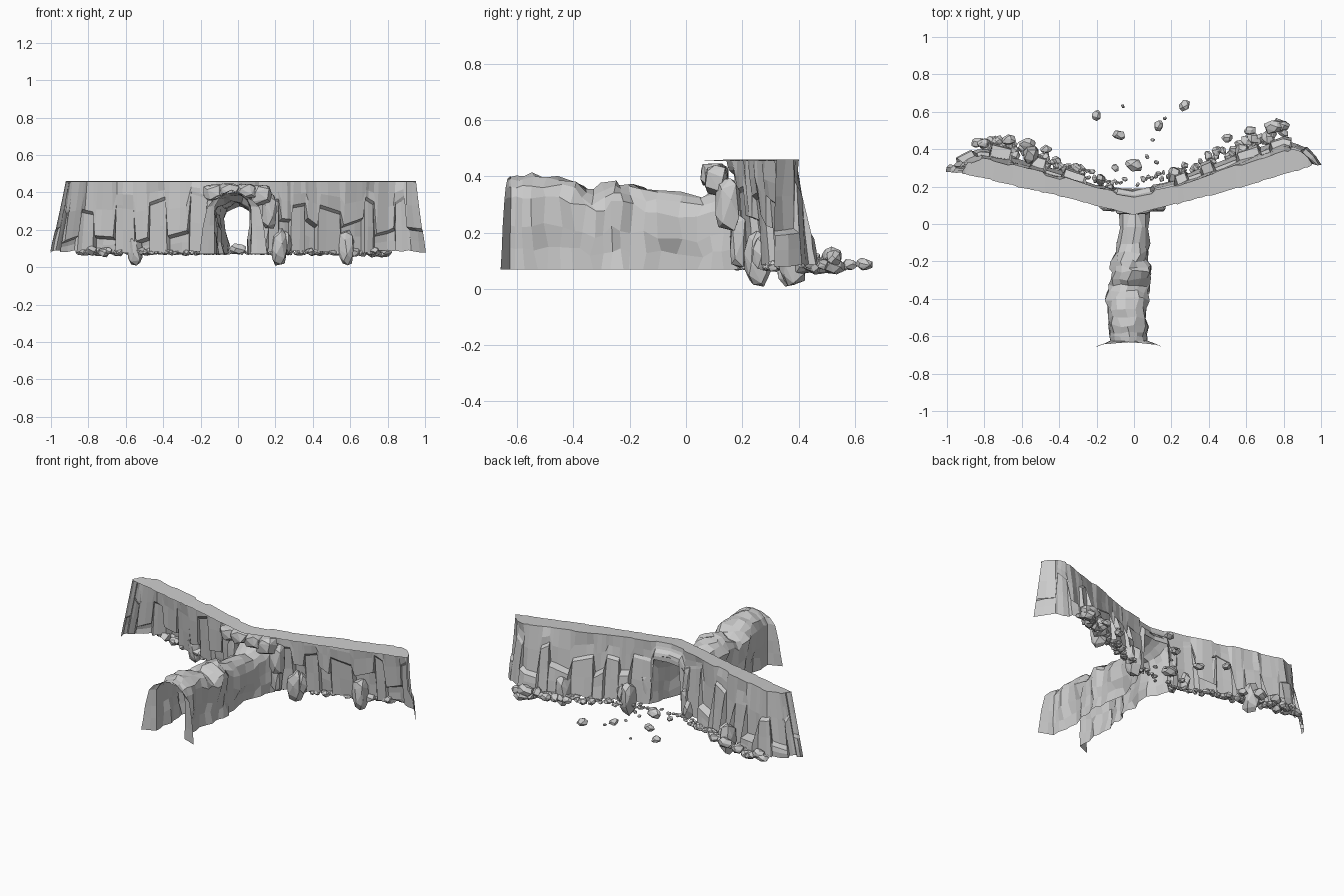
import bpy, bmesh, math, random
from mathutils import Vector, Matrix

if "Cube" in bpy.data.objects:
    bpy.data.objects.remove(bpy.data.objects["Cube"])
random.seed(11)
R = random.uniform


def finish(bm, name):
    me = bpy.data.meshes.new(name)
    bm.to_mesh(me)
    bm.free()
    ob = bpy.data.objects.new(name, me)
    bpy.context.collection.objects.link(ob)
    return ob


def grid(name, lines):
    """Skin a list of equally long point lines with faces."""
    bm = bmesh.new()
    vs = [[bm.verts.new(p) for p in line] for line in lines]
    for a, b in zip(vs, vs[1:]):
        for i in range(len(a) - 1):
            bm.faces.new((a[i], b[i], b[i + 1], a[i + 1]))
    bmesh.ops.dissolve_degenerate(bm, dist=0.0005, edges=bm.edges)
    return finish(bm, name)


def rock(bm, c, size, n=20, turn=None, power=1.0):
    """Add one faceted rock: the hull of points on an ellipsoid (power < 1 makes it blockier)."""
    rot = Matrix.Rotation(R(0, 6.28) if turn is None else turn, 3, 'Z')
    vs = []
    for k in range(n):
        z = 1 - 2 * (k + 0.5) / n
        a = k * 2.4 + R(-0.35, 0.35)
        r = math.sqrt(1 - z * z)
        p = Vector((r * math.cos(a), r * math.sin(a), z)) * R(0.88, 1.08)
        p = rot @ Vector([math.copysign(abs(p[i]) ** power, p[i]) * size[i] for i in range(3)])
        vs.append(bm.verts.new(p + Vector(c)))
    res = bmesh.ops.convex_hull(bm, input=vs)
    junk = {g for g in res['geom_interior'] if isinstance(g, bmesh.types.BMVert)}
    bmesh.ops.delete(bm, geom=list(junk), context='VERTS')


# Plan outlines of the cliff: open top edge, top of the face, foot of the face
OPEN = [(-.92, .27), (-.89, .265), (-.8, .245), (-.6, .195), (-.4, .15), (-.2, .1), (0, .05),
        (.2, .1), (.4, .15), (.6, .205), (.8, .265), (.9, .295), (.95, .31)]
BROW = [(-.92, .275), (-.88, .33), (-.8, .36), (-.6, .305), (-.4, .25), (-.2, .185), (0, .15),
        (.2, .19), (.4, .26), (.6, .33), (.8, .4), (.88, .385), (.95, .32)]
FOOT = [(-1, .275), (-.94, .32), (-.82, .385), (-.6, .33), (-.4, .27), (-.2, .205), (0, .17),
        (.2, .215), (.4, .29), (.6, .365), (.8, .435), (.89, .41), (1, .31)]


def at(path, s):
    i = min(max(int(s), 0), len(path) - 2)
    return Vector(path[i]).lerp(Vector(path[i + 1]), s - i)


def outward(s):
    d = at(FOOT, min(s + .3, 12)) - at(FOOT, max(s - .3, 0))
    return Vector((-d.y, d.x)).normalized()


# Cliff: flat top strip and a face broken into wide, stepped, tapering slabs
def cuts(a, b):
    out = [a]
    while b - out[-1] > .9:
        out.append(out[-1] + R(.25, .75))
    return out + [b]


edges = cuts(0, 5.5) + cuts(6.5, 12)
columns = []
for k, (a, b) in enumerate(zip(edges, edges[1:])):
    mouth = a > 5.4 and b < 6.6
    end = a < .01 or b > 11.99
    h = .41 if mouth else .2 if end else (R(.13, .26), R(.27, .38))[k % 2]
    depth = .02 if mouth or end else (R(.03, .06), R(.0, .025))[k % 2]
    tilt, lip = R(-.05, .05), R(-.012, .012)
    for f in (.05, R(.35, .65), .95):
        s = a + (b - a) * f
        s = 0 if k == 0 and f < .1 else 12 if b == 12 and f > .9 else s
        n = outward(s)
        hh = h + (0 if mouth else tilt * (f - .5))
        low = .36 if mouth else R(.075, .092)
        o = at(OPEN, s) + Vector((0, R(-.004, .004)))
        line = [(o.x, o.y, .455)]
        rows = [(.46, lip), ((hh + .46) / 2, R(-.008, .006)), (hh + .01, R(-.004, .004)),
                (hh - .006, depth), ((hh + low) / 2, depth + R(-.003, .008)),
                (low, depth + R(0, .008))]
        for z, push in rows:
            taper = (f - .5) * -.12 * (b - a) * (.0 if z < .2 or end or mouth else (z - .2) / .2)
            t = (.46 - z) / .375
            q = min(max(s + taper, 0), 12)
            p = at(BROW, q).lerp(at(FOOT, q), t) + n * push * (.2 if s in (0, 12) else 1)
            line.append((p.x, p.y, z))
        columns.append(line)
grid("cliff_wall", columns)

# Tunnel: open-bottomed arch shell: y, left x, right x, crown z
TUN = [(.19, -.13, .12, .40), (.13, -.105, .10, .36), (.05, -.08, .08, .33), (-.1, -.085, .08, .345),
       (-.2, -.12, .08, .37), (-.26, -.13, .1, .385), (-.33, -.145, .085, .345), (-.4, -.16, .09, .385),
       (-.5, -.145, .075, .405), (-.58, -.13, .07, .40), (-.625, -.125, .07, .40)]


def ring(y, l, r, top, j, flare=0.0, pinch=(0, 0)):
    cx, w, pts = (l + r) / 2, (r - l) / 2, []
    for i in range(13):
        u = i / 12
        left = u < .5
        fold = pinch[0 if left else 1]
        if u < .2 or u > .8:                                  # side walls
            t = (u if left else 1 - u) / .25
            x, z = (-1 if left else 1), .07 + t * (top - .17)
            fold *= 1 - t * .6
        else:                                                 # vault
            a = math.pi * (1 - (u - .2) / .6)
            x, z = math.cos(a), top - .1 + .1 * math.sin(a)
            fold = 0
        out = flare * max(0, 1 - (z - .07) / (top - .07)) ** .5
        pts.append((cx + x * (w + out - fold) + R(-j, j), y + R(-j, j) - out * .45,
                    .07 if i in (0, 12) else max(.07, z + R(-j, j))))
    return pts


rings = []
for p, q in zip(TUN, TUN[1:]):
    for f in (0, .5):
        v = [p[i] + (q[i] - p[i]) * f for i in range(4)]
        inside = -.58 < p[0] < .1
        fold = (R(0, .04), R(0, .035)) if inside else (0, 0)  # ribs pushing into the passage
        rings.append(ring(*v, .013 if inside else .006, 0, fold))
rings.append(ring(*TUN[-1], .003))
rings.append(ring(-.625, -.13, .075, .40, .003, .03))
rings.append(ring(-.63, -.14, .09, .395, .003, .065))
grid("tunnel", rings)

# Broken blocks framing the tunnel mouth
bm = bmesh.new()
for x, y, z, sx, sy, sz in [(-.13, .11, .40, .06, .045, .045), (-.05, .1, .405, .06, .05, .045),
                            (.04, .1, .405, .06, .05, .045), (.12, .11, .385, .06, .045, .06),
                            (.165, .15, .3, .04, .045, .1), (-.14, .16, .28, .03, .04, .1),
                            (-.13, .185, .15, .025, .03, .09), (.14, .185, .17, .03, .03, .1)]:
    rock(bm, (x, y, z), (sx, sy, sz), 18, 0, .6)
finish(bm, "mouth_blocks")

# Tall boulders sunk into the foot of the cliff
bm = bmesh.new()
for x, y, h in [(-.55, .37, .103), (.22, .255, .107), (.58, .38, .103)]:
    rock(bm, (x, y, h), (.044, .052, h * .98), 24, 0, .8)
for x, y, h in [(.26, .27, .13), (-.18, .235, .13)]:
    rock(bm, (x, y, h), (.03, .035, .07), 16)
finish(bm, "tall_boulders")

# Rubble along the foot, larger towards the wall ends
bm = bmesh.new()
for side in (-1, 1):
    for k in range(46):
        t = (k + R(0, .8)) / 46
        s = 6 + side * (.35 + 3.75 * t)
        size = (.01 + .022 * t) * R(.7, 1.25)
        p = at(FOOT, s) + outward(s) * (.02 + R(0, .045 + .035 * t))
        rock(bm, (p.x, p.y, .07 + size * R(.2, .7)), (size * 1.35, size, size * .85), 14)
for x, y, r in [(.75, .52, .04), (.79, .525, .032), (.62, .5, .025), (-.67, .45, .03), (-.57, .43, .034),
                (-.8, .43, .028), (-.47, .4, .024), (.5, .46, .023)]:
    rock(bm, (x, y, .075 + r), (r * 1.45, r, r), 18, .1)
finish(bm, "rubble")

# Loose stones scattered before the mouth
bm = bmesh.new()
for x, y, r in [(-.2, .58, .03), (-.06, .63, .011), (-.08, .475, .032), (0, .315, .046), (.13, .525, .03),
                (.165, .565, .011), (.27, .635, .034), (.12, .33, .015), (.07, .36, .014), (-.1, .3, .022),
                (.1, .45, .012), (.05, .24, .018), (-.05, .24, .016), (.02, .21, .012)]:
    rock(bm, (x, y, .066 + r * .65), (r * 1.1, r * .85, r * .7), 16)
finish(bm, "loose_stones")
